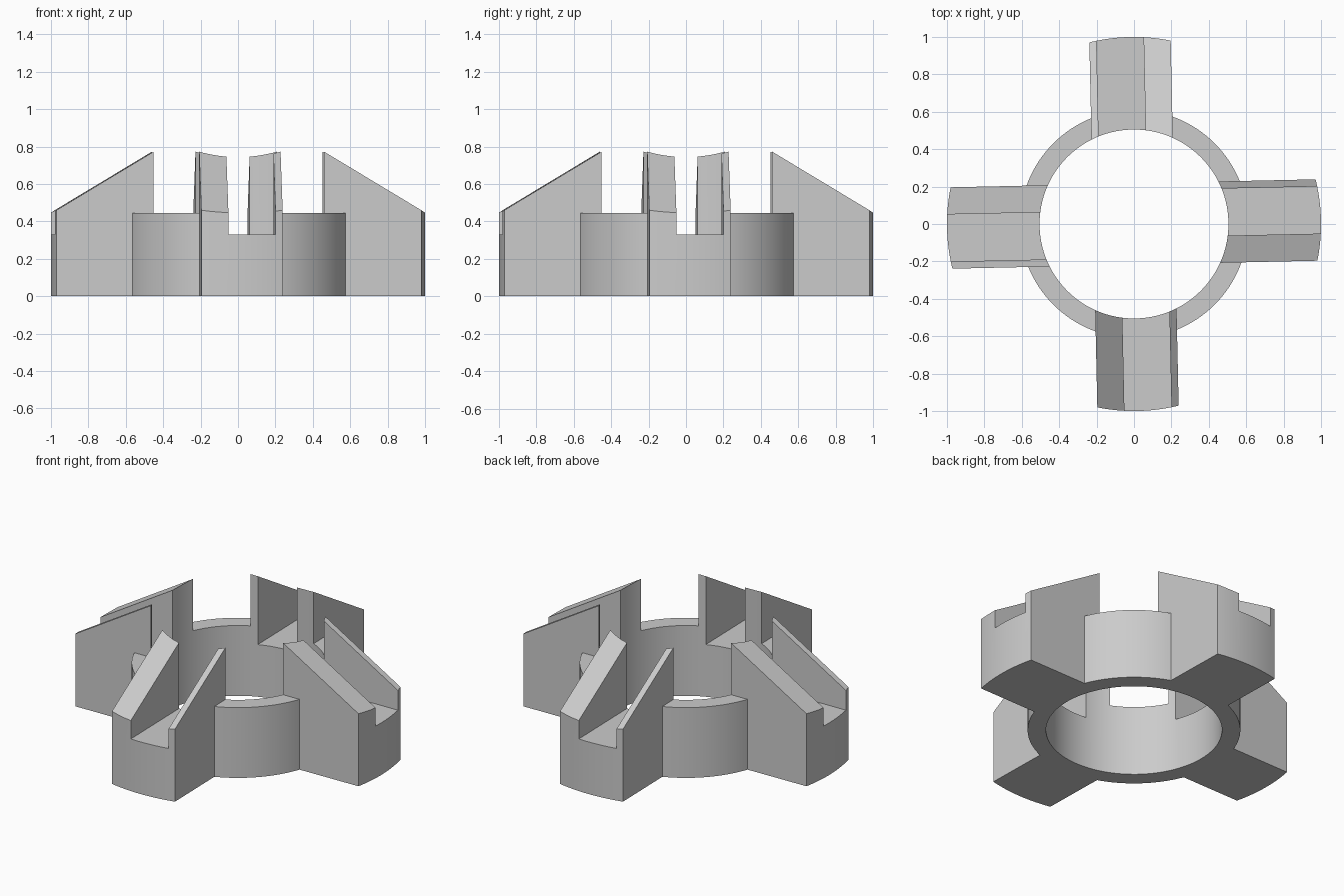
import bpy, bmesh, math
from mathutils import Matrix

if "Cube" in bpy.data.objects:
    bpy.data.objects.remove(bpy.data.objects["Cube"], do_unlink=True)

BORE, RING, OUTER = 0.505, 0.61, 1.0
RING_TOP, FLOOR = 0.445, 0.33
TWIST = math.radians(1.25)

grey = bpy.data.materials.new("light_grey")
grey.use_nodes = True
colour = (0.6, 0.6, 0.6, 1)
grey.diffuse_color = colour
grey.node_tree.nodes["Principled BSDF"].inputs["Base Color"].default_value = colour


def make_object(name, bm):
    bmesh.ops.recalc_face_normals(bm, faces=bm.faces)
    mesh = bpy.data.meshes.new(name)
    bm.to_mesh(mesh)
    bm.free()
    obj = bpy.data.objects.new(name, mesh)
    bpy.context.collection.objects.link(obj)
    mesh.materials.append(grey)
    return obj


def cylinder(name, radius, low, high):
    bm = bmesh.new()
    bmesh.ops.create_cone(bm, cap_ends=True, segments=128, radius1=radius, radius2=radius,
                          depth=high - low, matrix=Matrix.Translation((0, 0, (low + high) / 2)))
    return make_object(name, bm)


def side_prisms(name, profile, y0, y1):
    """Extrude an x-z profile across y and repeat it around the four sides."""
    bm = bmesh.new()
    for k in range(4):
        turn = Matrix.Rotation(TWIST + k * math.pi / 2, 4, "Z")
        face = bm.faces.new([bm.verts.new(turn @ Matrix.Translation((x, y0, z)).to_translation())
                             for x, z in profile])
        new = bmesh.ops.extrude_face_region(bm, geom=[face])["geom"]
        verts = [v for v in new if isinstance(v, bmesh.types.BMVert)]
        shift = turn.to_3x3() @ Matrix.Translation((0, y1 - y0, 0)).to_translation()
        bmesh.ops.translate(bm, verts=verts, vec=shift)
    return make_object(name, bm)


def combine(target, tool, operation):
    mod = target.modifiers.new(operation.lower(), "BOOLEAN")
    mod.object, mod.operation, mod.solver = tool, operation, "EXACT"
    bpy.context.view_layer.objects.active = target
    bpy.ops.object.modifier_apply(modifier=mod.name)
    bpy.data.objects.remove(tool, do_unlink=True)


# Central collar with four sloped arms
def slope(x):
    return RING_TOP + 0.602 * (OUTER - x)


hub = cylinder("slotted_hub", RING, -0.1, RING_TOP)
arms = side_prisms("arms", [(0.3, -0.2), (1.1, -0.2), (1.1, slope(1.1)), (0.3, slope(0.3))],
                   -0.2175, 0.2175)
combine(hub, arms, "UNION")

# Round outer ends and flat base
combine(hub, cylinder("envelope", OUTER, 0, 1.2), "INTERSECT")

# Off-centre channel along each arm
channels = side_prisms("channels", [(0.35, FLOOR), (1.2, FLOOR), (1.2, 1.3), (0.35, 1.3)],
                       -0.073, 0.179)
combine(hub, channels, "DIFFERENCE")

# Round bore through the middle
combine(hub, cylinder("bore", BORE, -0.5, 1.5), "DIFFERENCE")

# Smooth curved walls, sharp edges kept
bpy.ops.object.select_all(action="DESELECT")
hub.select_set(True)
bpy.context.view_layer.objects.active = hub
bpy.ops.object.shade_smooth_by_angle(angle=math.radians(20))
